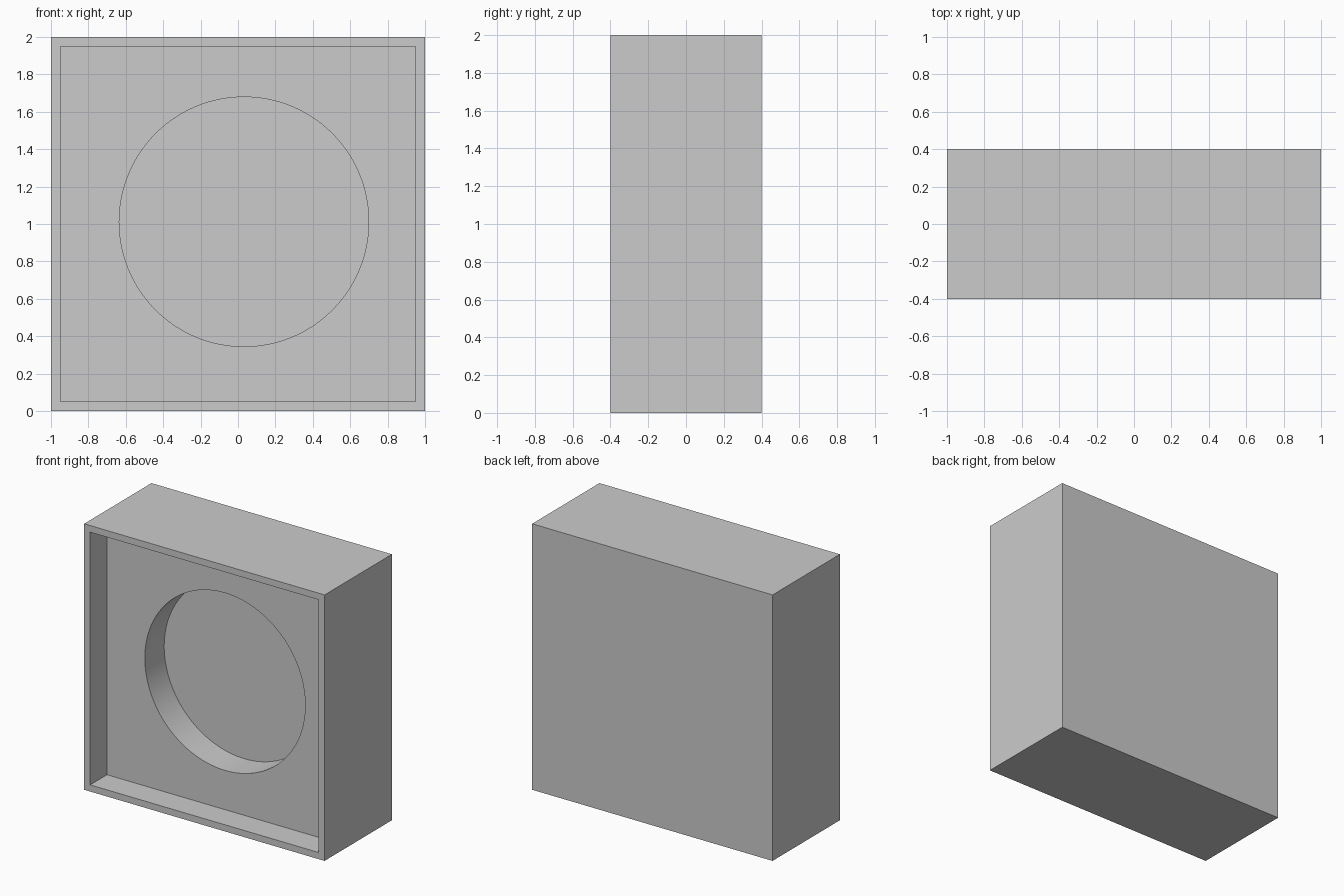
import bpy
import math

if "Cube" in bpy.data.objects:
    bpy.data.objects.remove(bpy.data.objects["Cube"])


def box(name, size, center):
    bpy.ops.mesh.primitive_cube_add(size=1, location=center)
    obj = bpy.context.object
    obj.name = name
    obj.scale = size
    bpy.ops.object.transform_apply(location=True, rotation=True, scale=True)
    return obj


def cut(target, cutter):
    cutter.hide_render = True
    mod = target.modifiers.new("cut", 'BOOLEAN')
    mod.operation = 'DIFFERENCE'
    mod.solver = 'EXACT'
    mod.object = cutter
    bpy.ops.object.select_all(action='DESELECT')
    target.select_set(True)
    bpy.context.view_layer.objects.active = target
    bpy.ops.object.modifier_apply(modifier=mod.name)
    bpy.data.objects.remove(cutter)


FRONT = -0.4
RECESS = 0.2    # depth of the square recess
WELL = 0.23     # further depth of the round well

# Outer block
housing = box("housing", (2.0, 0.8, 2.0), (0, 0, 1))

# Shallow square recess behind a thin rim
cut(housing, box("recess_cutter", (1.9, 2 * RECESS, 1.9), (0, FRONT, 1)))

# Round well, slightly off centre, in the recess floor
well_floor = FRONT + RECESS + WELL
bpy.ops.mesh.primitive_cylinder_add(
    vertices=128, radius=0.667, depth=0.6,
    location=(0.032, well_floor - 0.3, 1.012),
    rotation=(math.pi / 2, 0, 0))
well = bpy.context.object
well.name = "well_cutter"
cut(housing, well)

# Smooth well wall, crisp edges
bpy.ops.object.shade_smooth_by_angle(angle=math.radians(30))
